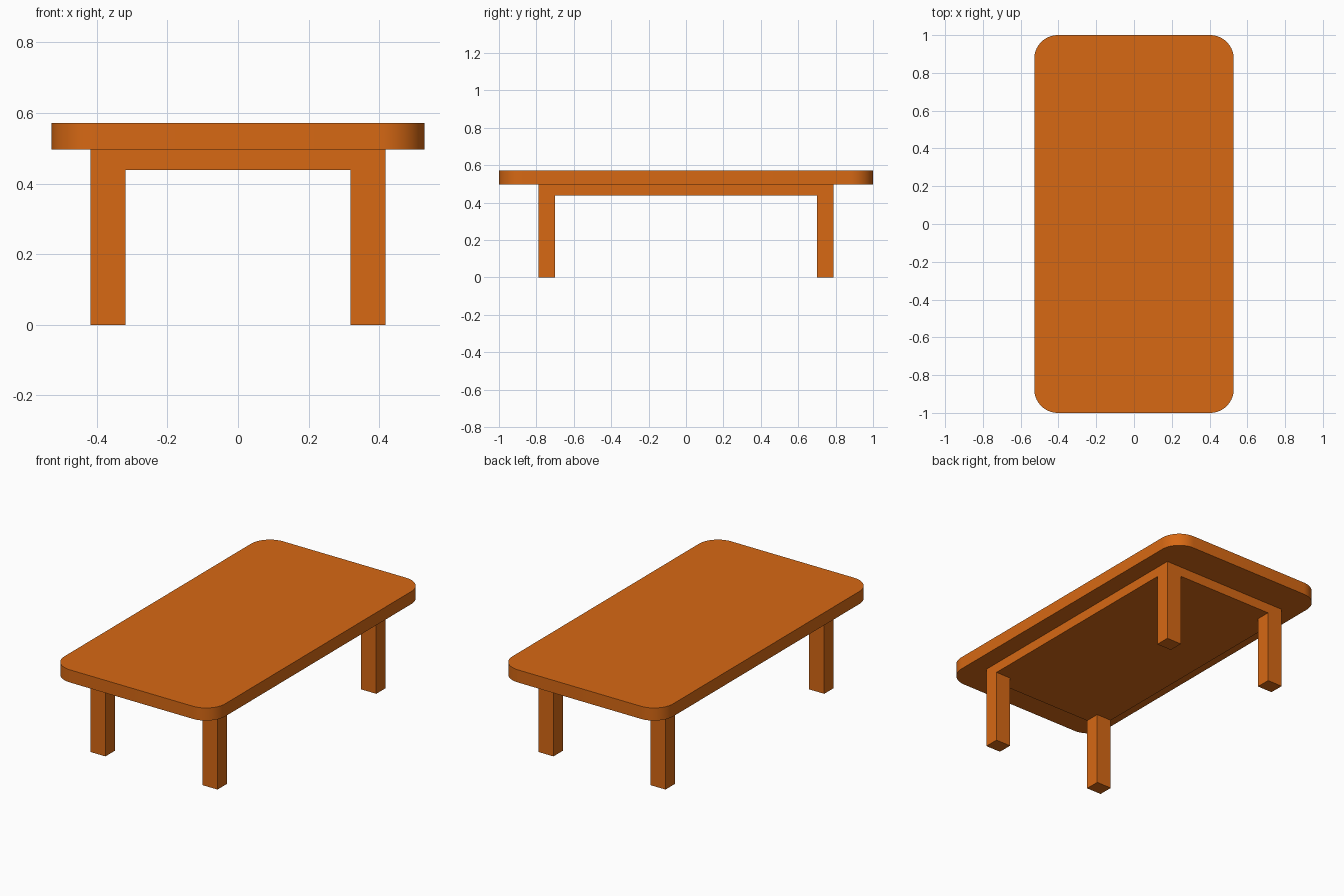
import bpy, bmesh
from math import cos, sin, pi, radians

if "Cube" in bpy.data.objects:
    bpy.data.objects.remove(bpy.data.objects["Cube"])

wood = bpy.data.materials.new("orange_wood")
wood.diffuse_color = (0.68, 0.14, 0.007, 1)
wood.use_nodes = True
wood.node_tree.nodes["Principled BSDF"].inputs["Base Color"].default_value = wood.diffuse_color


def add_object(name, bm):
    bmesh.ops.recalc_face_normals(bm, faces=bm.faces)
    mesh = bpy.data.meshes.new(name)
    bm.to_mesh(mesh)
    bm.free()
    mesh.materials.append(wood)
    obj = bpy.data.objects.new(name, mesh)
    bpy.context.collection.objects.link(obj)
    return obj


def box(name, x0, x1, y0, y1, z0, z1):
    bm = bmesh.new()
    bmesh.ops.create_cube(bm, size=1)
    bmesh.ops.scale(bm, vec=(x1 - x0, y1 - y0, z1 - z0), verts=bm.verts)
    bmesh.ops.translate(bm, vec=((x0 + x1) / 2, (y0 + y1) / 2, (z0 + z1) / 2), verts=bm.verts)
    return add_object(name, bm)


# Tabletop: rounded rectangle pulled up into a slab
W, L, R, STEPS = 0.528, 1.0, 0.125, 16
Z_LEG, Z_UNDER, Z_TOP = 0.438, 0.497, 0.572
bm = bmesh.new()
ring = []
for i, (sx, sy) in enumerate([(1, 1), (-1, 1), (-1, -1), (1, -1)]):
    for s in range(STEPS + 1):
        a = (i + s / STEPS) * pi / 2
        ring.append(bm.verts.new((sx * (W - R) + R * cos(a), sy * (L - R) + R * sin(a), Z_UNDER)))
base = bm.faces.new(ring)
new = bmesh.ops.extrude_face_region(bm, geom=[base], use_keep_orig=True)["geom"]
bmesh.ops.translate(bm, vec=(0, 0, Z_TOP - Z_UNDER),
                    verts=[v for v in new if isinstance(v, bmesh.types.BMVert)])
top = add_object("tabletop", bm)
bpy.context.view_layer.objects.active = top
top.select_set(True)
bpy.ops.object.shade_smooth_by_angle(angle=radians(30))

# Solid under-frame, flush with the outer faces of the legs
LX, LY = 0.418, 0.789
box("under_frame", -LX, LX, -LY, LY, Z_LEG, Z_UNDER)

# Four square legs
TX, TY = 0.099, 0.088
for end, sy in (("front", -1), ("back", 1)):
    for side, sx in (("left", -1), ("right", 1)):
        xs = sorted((sx * (LX - TX), sx * LX))
        ys = sorted((sy * (LY - TY), sy * LY))
        box(f"{end}_{side}_leg", *xs, *ys, 0, Z_LEG)
